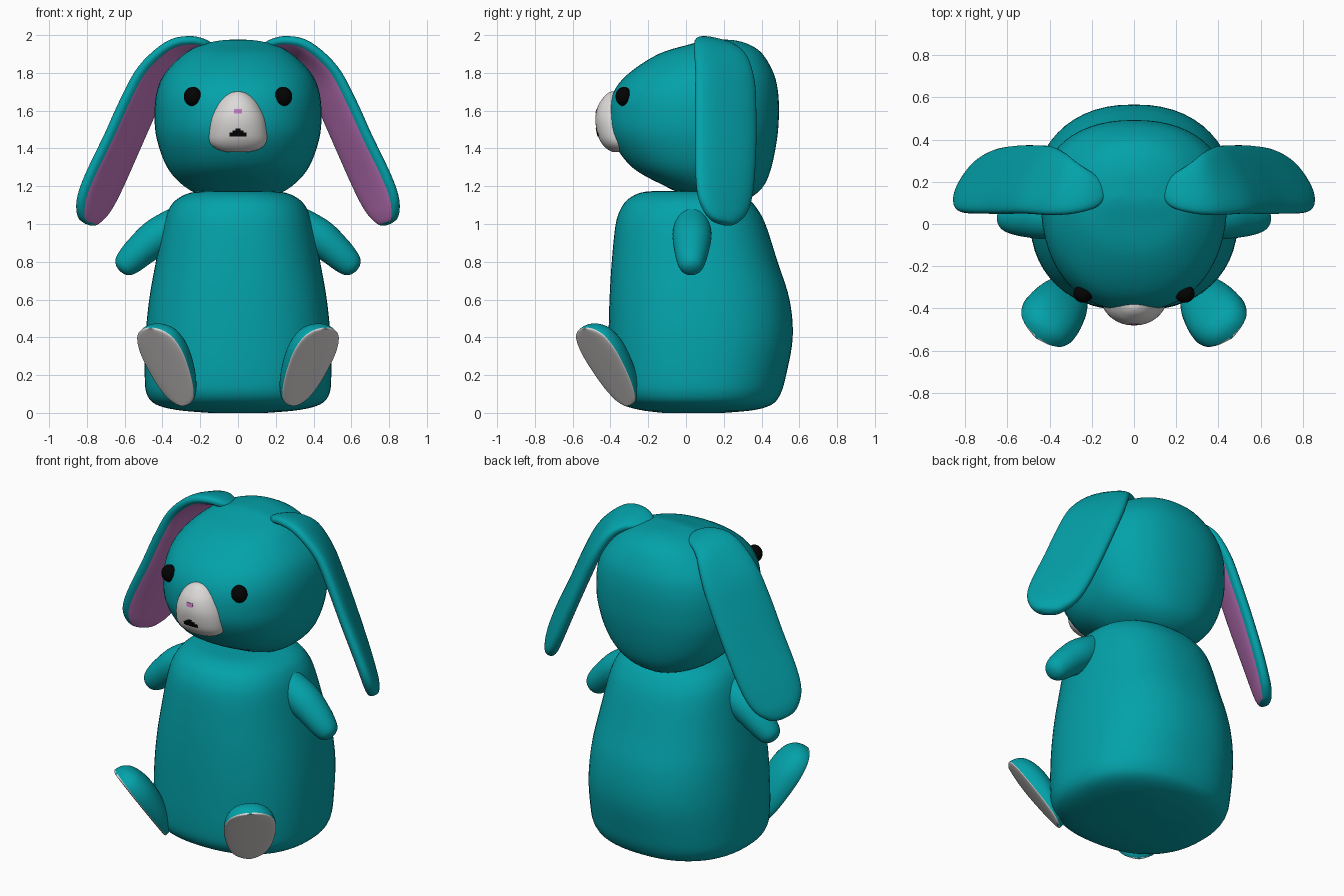
import bpy, bmesh, math
from mathutils import Vector
from mathutils.bvhtree import BVHTree

if "Cube" in bpy.data.objects:
    bpy.data.objects.remove(bpy.data.objects["Cube"], do_unlink=True)


def material(name, rgb):
    m = bpy.data.materials.new(name)
    m.use_nodes = True
    m.diffuse_color = (*rgb, 1)
    m.node_tree.nodes["Principled BSDF"].inputs["Base Color"].default_value = (*rgb, 1)
    return m


TEAL = material("teal plush", (0.001, 0.36, 0.4))
PINK = material("pink lining", (0.56, 0.19, 0.54))
WHITE = material("soft white", (0.72, 0.70, 0.69))
BLACK = material("black", (0.001, 0.001, 0.001))


def finish(bm, name, mats, sharp=60):
    bmesh.ops.recalc_face_normals(bm, faces=bm.faces[:])
    for f in bm.faces:
        f.smooth = True
    me = bpy.data.meshes.new(name)
    bm.to_mesh(me)
    bm.free()
    for m in mats:
        me.materials.append(m)
    me.set_sharp_from_angle(angle=math.radians(sharp))
    ob = bpy.data.objects.new(name, me)
    bpy.context.collection.objects.link(ob)
    return ob


def spline(rows, steps):
    """Smooth curve through rows of numbers."""
    out = []
    n = len(rows)
    for i in range(n - 1):
        a, b, c, d = (rows[min(max(k, 0), n - 1)] for k in (i - 1, i, i + 1, i + 2))
        for s in range(steps):
            t = s / steps
            out.append([q + t * (r - p + t * (2 * p - 5 * q + 4 * r - e
                        + t * (3 * (q - r) + e - p))) / 2
                        for p, q, r, e in zip(a, b, c, d)])
    out.append(list(rows[-1]))
    return out


def superellipse(count, power):
    pts = []
    for j in range(count):
        c, s = (f(math.tau * j / count) for f in (math.cos, math.sin))
        pts.append((math.copysign(abs(c) ** (2 / power), c),
                    math.copysign(abs(s) ** (2 / power), s)))
    return pts


def loft(name, rings, mats, rule=None, side=1, sharp=60):
    """Skin closed rings; rule(i, j) gives the material of each face."""
    bm = bmesh.new()
    vs = [[bm.verts.new((p[0] * side, p[1], p[2])) for p in r] for r in rings]
    n = len(rings[0])
    for i in range(len(vs) - 1):
        for j in range(n):
            k = (j + 1) % n
            f = bm.faces.new((vs[i][j], vs[i][k], vs[i + 1][k], vs[i + 1][j]))
            f.material_index = rule(i, j) if rule else 0
    bm.faces.new(vs[0])
    bm.faces.new(vs[-1])
    return finish(bm, name, mats, sharp)


def stack(name, rows, mid, power, mat):
    """Horizontal slices: height, half width, front y, back y."""
    rings = []
    for z, w, front, back in spline(rows, 5):
        m = min(max(mid, front + 0.01), back - 0.01)
        rings.append([(w * c, m + s * ((back - m) if s > 0 else (m - front)), z)
                      for c, s in superellipse(56, power)])
    return loft(name, rings, [mat])


# Body and head
stack("body", [
    (0, .15, -.12, .2), (.015, .32, -.24, .36), (.045, .435, -.34, .455),
    (.1, .483, -.395, .5), (.2, .494, -.41, .53), (.4, .49, -.41, .565),
    (.6, .47, -.405, .548), (.8, .435, -.393, .485), (1, .395, -.372, .42),
    (1.09, .36, -.34, .37), (1.14, .31, -.295, .32), (1.17, .23, -.22, .25),
    (1.175, .1, -.1, .12)], .05, 2.3, TEAL)
stack("head", [
    (1.115, .06, .1, .25), (1.14, .17, .02, .34), (1.2, .285, -.11, .41),
    (1.3, .375, -.285, .452), (1.45, .43, -.393, .482), (1.58, .442, -.412, .492),
    (1.7, .43, -.383, .487), (1.8, .386, -.3, .463), (1.9, .285, -.145, .405),
    (1.95, .19, .015, .335), (1.972, .09, .1, .26), (1.976, .02, .16, .2)],
    .13, 2.25, TEAL)

# Muzzle
muzzle = stack("muzzle", [
    (1.382, .06, -.39, -.3), (1.395, .11, -.415, -.3), (1.425, .146, -.445, -.3),
    (1.47, .156, -.467, -.3), (1.55, .148, -.48, -.3), (1.62, .12, -.468, -.3),
    (1.67, .082, -.437, -.3), (1.695, .043, -.41, -.3), (1.702, .01, -.39, -.3)],
    -.35, 2.1, WHITE)
surface = BVHTree.FromPolygons([v.co for v in muzzle.data.vertices],
                               [p.vertices[:] for p in muzzle.data.polygons])


# Nose and mouth: thin patches hugging the muzzle
def patch(name, half, z0, z1, mat):
    bm = bmesh.new()
    bmesh.ops.create_grid(bm, x_segments=8, y_segments=3, size=1)
    for v in bm.verts:
        x, z = v.co.x * half, z0 + (v.co.y + 1) / 2 * (z1 - z0)
        hit = surface.ray_cast(Vector((x, -1, z)), Vector((0, 1, 0)))[0]
        v.co = (x, hit.y - .003, z)
    ret = bmesh.ops.extrude_face_region(bm, geom=bm.faces[:])
    for v in ret["geom"]:
        if isinstance(v, bmesh.types.BMVert):
            v.co.y += .006
    finish(bm, name, [mat], 40)


patch("nose", .021, 1.586, 1.609, PINK)
patch("mouth_lower", .046, 1.463, 1.484, BLACK)
patch("mouth_middle", .03, 1.484, 1.495, BLACK)
patch("mouth_upper", .012, 1.495, 1.506, BLACK)


def sweep_rings(rows, power):
    """Limb along x, y, z with half width, half thickness and twist."""
    pts = spline(rows, 5)
    rings = []
    for i, (x, y, z, w, t, tilt) in enumerate(pts):
        a, b = pts[max(i - 1, 0)], pts[min(i + 1, len(pts) - 1)]
        tangent = Vector((b[0] - a[0], 0, b[2] - a[2])).normalized()
        out = Vector((-tangent.z, 0, tangent.x))
        front = Vector((0, -1, 0))
        wide = front * math.cos(tilt) + out * math.sin(tilt)
        thick = out * math.cos(tilt) - front * math.sin(tilt)
        rings.append([Vector((x, y, z)) + wide * w * c + thick * t * s
                      for c, s in superellipse(40, power)])
    return rings


EAR = [(.135, .15, 1.935, .015, .012, .2), (.17, .155, 1.944, .07, .026, .2),
       (.25, .165, 1.95, .112, .034, .24), (.345, .185, 1.91, .15, .04, .34),
       (.447, .207, 1.785, .175, .043, .48), (.53, .21, 1.62, .182, .045, .51),
       (.615, .21, 1.43, .182, .045, .52), (.703, .205, 1.24, .178, .045, .56),
       (.752, .2, 1.13, .162, .044, .58), (.778, .2, 1.06, .128, .042, .58),
       (.792, .2, 1.012, .075, .032, .58), (.797, .2, .997, .02, .01, .58)]
ARM = [(.28, .032, 1.025, .09, .088, 0), (.42, .032, .938, .103, .097, 0),
       (.51, .03, .865, .092, .087, 0), (.57, .028, .808, .077, .076, 0),
       (.605, .027, .773, .06, .06, 0), (.621, .026, .757, .035, .035, 0),
       (.626, .026, .752, .008, .008, 0)]

# Foot frame: length, sole direction and width
LENGTH = Vector((.41, -.56, 1)).normalized()
SOLE = Vector((.53, -.63, -.57))
SOLE = (SOLE - LENGTH * SOLE.dot(LENGTH)).normalized()
WIDE = SOLE.cross(LENGTH)
# along the length, half width, dome height
FOOT = [(-.253, .01, .01), (-.243, .05, .035), (-.205, .09, .065), (-.12, .124, .1),
        (0, .144, .12), (.1, .146, .12), (.18, .124, .1), (.222, .085, .07),
        (.24, .045, .04), (.246, .01, .01)]
section = superellipse(40, 2.5)
foot_rings = [[Vector((.376, -.42, .25)) + LENGTH * u + WIDE * w * c
               + SOLE * (h * min(s, 0) + .012 * max(s, 0))
               for c, s in superellipse(40, 2.3)] for u, w, h in spline(FOOT, 5)]


def ear_rule(i, j):
    c = (section[j][0] + section[(j + 1) % 40][0]) / 2
    return 1 if j >= 20 and abs(c) < .86 and 5 <= i < 50 else 0


def sole_rule(i, j):
    return 1 if j < 20 else 0


for side, label in ((1, "left"), (-1, "right")):
    loft(label + "_ear", sweep_rings(EAR, 2.5), [TEAL, PINK], ear_rule, side)
    loft(label + "_arm", sweep_rings(ARM, 2), [TEAL], None, side)
    loft(label + "_foot", foot_rings, [TEAL, WHITE], sole_rule, side, 50)
    # Eye
    bm = bmesh.new()
    bmesh.ops.create_uvsphere(bm, u_segments=24, v_segments=14, radius=1)
    for v in bm.verts:
        v.co = (side * (.24 + v.co.x * .047), -.33 + v.co.y * .043, 1.675 + v.co.z * .051)
    finish(bm, label + "_eye", [BLACK])
